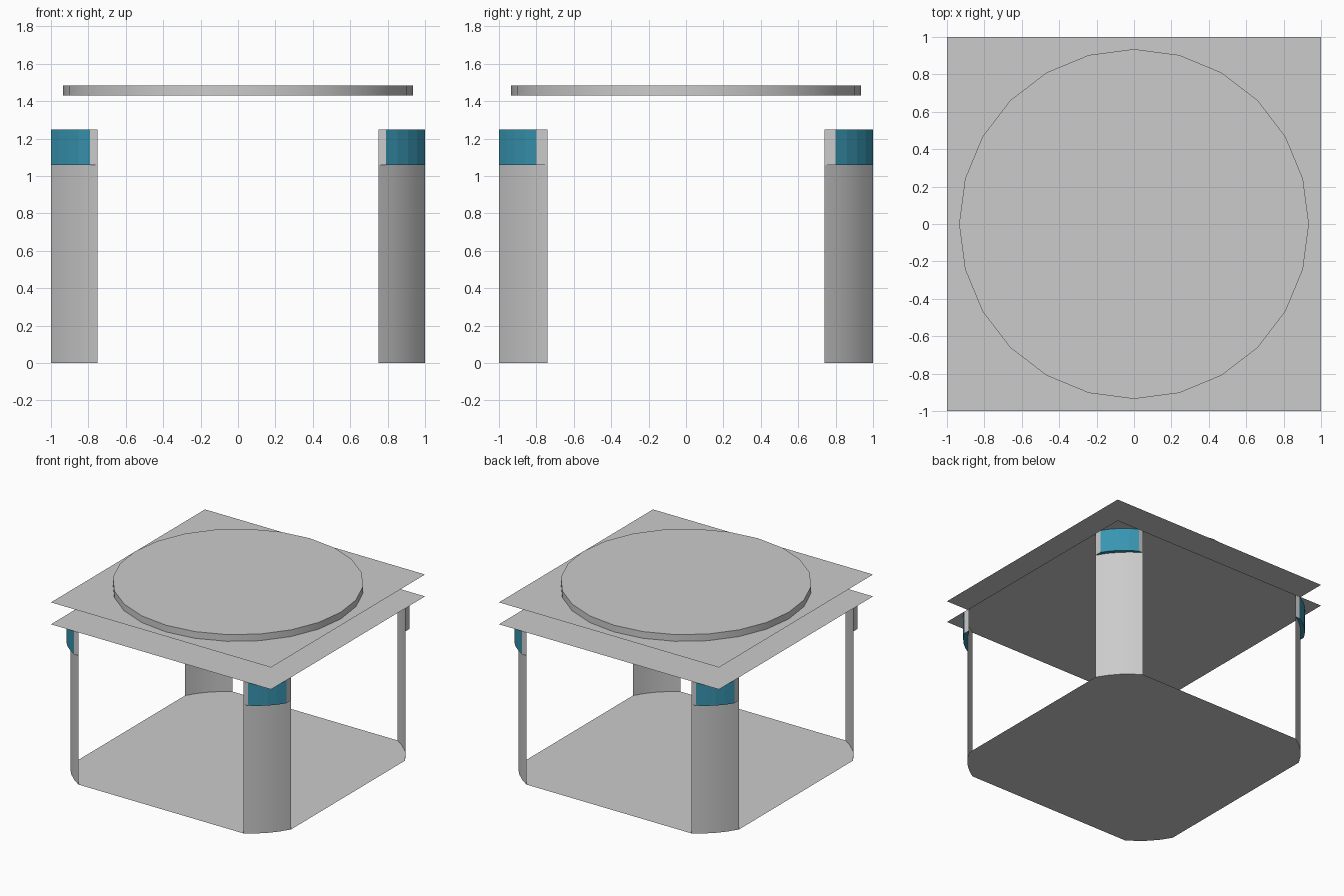
import bpy, bmesh, math
from mathutils import Vector

if "Cube" in bpy.data.objects:
    bpy.data.objects.remove(bpy.data.objects["Cube"])


def material(name, rgb):
    m = bpy.data.materials.new(name)
    m.diffuse_color = (*rgb, 1)
    m.use_nodes = True
    m.node_tree.nodes["Principled BSDF"].inputs["Base Color"].default_value = m.diffuse_color
    return m


GREY = material("light_grey", (0.60, 0.60, 0.60))
TEAL = material("teal", (0.04, 0.30, 0.44))


def make(name, verts, faces, mats, smooth=False, indices=None):
    me = bpy.data.meshes.new(name)
    me.from_pydata(verts, [], faces)
    for m in mats:
        me.materials.append(m)
    for p in me.polygons:
        p.use_smooth = smooth and len(p.vertices) == 4
        if indices:
            p.material_index = indices[p.index]
    ob = bpy.data.objects.new(name, me)
    bpy.context.collection.objects.link(ob)
    return ob


def bulge(a, b, sag, n=4):
    """Points from a to b bowed outward from the centre by sag."""
    a, b = Vector(a), Vector(b)
    out = (a + b).normalized()
    return [a.lerp(b, i / n) + out * sag * (1 - (2 * i / n - 1) ** 2) for i in range(n + 1)]


def corner(pts, sx, sy):
    """Mirror a corner path, keeping it counter-clockwise."""
    res = [(p[0] * sx, p[1] * sy) for p in pts]
    return res if sx * sy > 0 else res[::-1]


def strip(path, z0, z1, start=0):
    n = len(path)
    v = [(x, y, z0) for x, y in path] + [(x, y, z1) for x, y in path]
    f = [(i, i + 1, n + i + 1, n + i) for i in range(n - 1)]
    return v, f


LEG_TOP, PAD_LOW, DISC_LOW, DISC_TOP = 1.25, 1.06, 1.43, 1.485
leg_path = bulge((1, 0.74), (0.75, 1), 0.025)
pad_path = [Vector((1, 0.74))] + bulge((1, 0.80), (0.79, 1), 0.02) + [Vector((0.75, 1))]

# Corner legs and teal corner pads
outline = []
for label, sx, sy in (("back_right", 1, 1), ("back_left", -1, 1),
                      ("front_left", -1, -1), ("front_right", 1, -1)):
    path = corner(leg_path, sx, sy)
    outline += path
    make(label + "_leg", *strip(path, 0, LEG_TOP), [GREY], smooth=True)

    pad = corner(pad_path, sx, sy)
    v, f = strip(pad, PAD_LOW, LEG_TOP)
    idx = [0] + [1] * (len(f) - 2) + [0]          # narrow side returns are grey
    n, k = len(v), len(path)
    v += [(x, y, PAD_LOW) for x, y in path]       # underside back to the leg
    f.append(tuple(range(len(pad)))[::-1] + tuple(range(n + 1, n + k - 1)))
    make(label + "_pad", v, f, [GREY, TEAL], indices=idx + [1])

# Base sheet with trimmed corners
make("base", [(x, y, 0) for x, y in outline], [tuple(range(len(outline)))], [GREY])

# Two thin square sheets
square = [(-1, -1), (1, -1), (1, 1), (-1, 1)]
for name, z in (("lower_sheet", LEG_TOP), ("upper_sheet", DISC_LOW)):
    make(name, [(x, y, z) for x, y in square], [(0, 1, 2, 3)], [GREY])

# Round top disc
bpy.ops.mesh.primitive_cylinder_add(vertices=24, radius=0.935, depth=DISC_TOP - DISC_LOW,
                                    location=(0, 0, (DISC_TOP + DISC_LOW) / 2))
disc = bpy.context.object
disc.name = "top_disc"
disc.data.materials.append(GREY)
bpy.ops.object.shade_smooth_by_angle(angle=math.radians(30))
